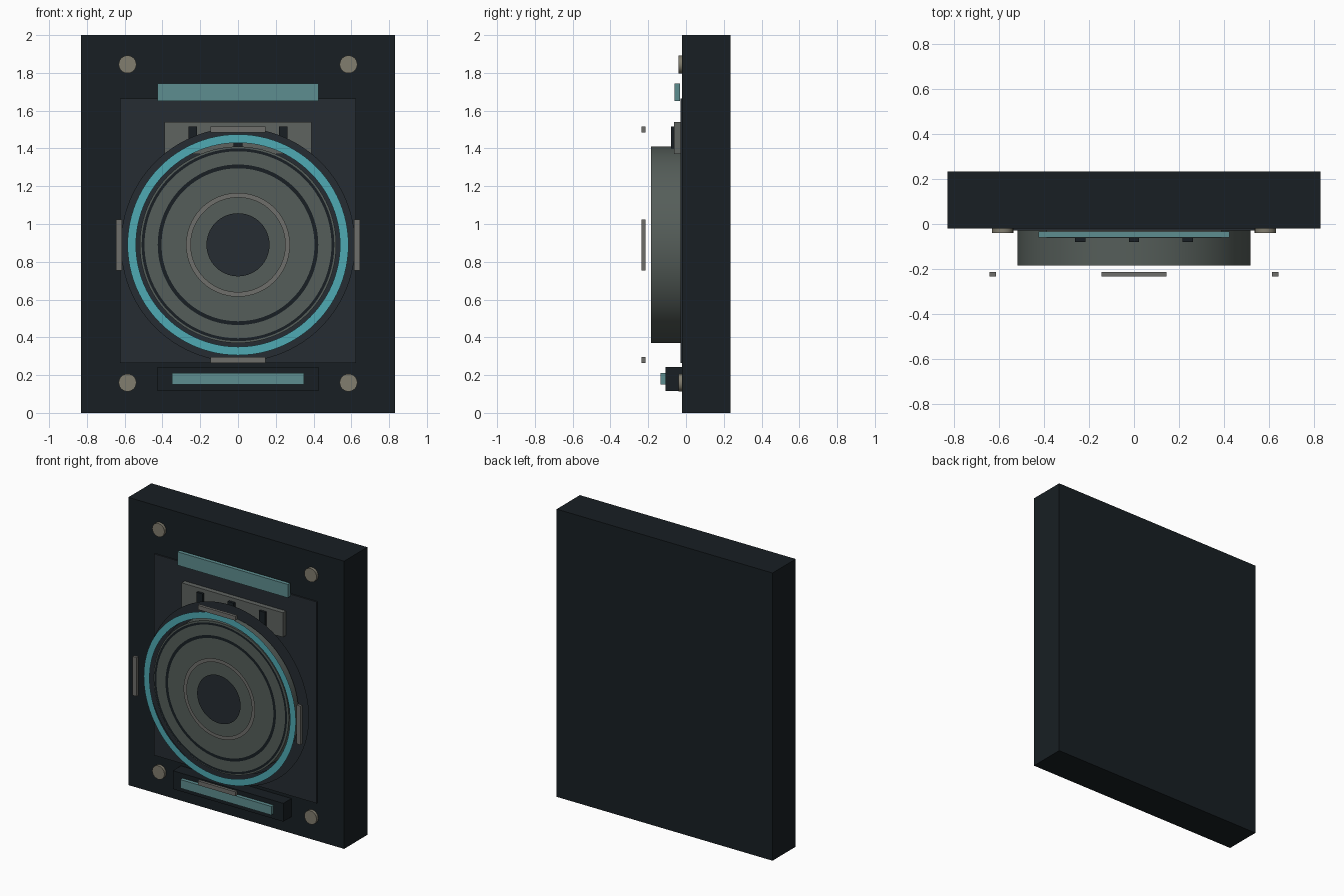
import bpy, bmesh, math
from mathutils import Matrix

cube = bpy.data.objects.get("Cube")
if cube:
    bpy.data.objects.remove(cube, do_unlink=True)


def material(name, rgb):
    linear = [(c / 255) ** 2.2 for c in rgb] + [1]
    m = bpy.data.materials.new(name)
    m.use_nodes = True
    m.diffuse_color = linear
    node = next(n for n in m.node_tree.nodes if n.type == "BSDF_PRINCIPLED")
    node.inputs["Base Color"].default_value = linear
    node.inputs["Roughness"].default_value = 0.6
    return m


DARK = material("dark_casing", (30, 36, 40))
PANEL = material("panel_grey", (42, 48, 53))
GREY = material("mid_grey", (86, 94, 90))
PLATE = material("plate_grey", (95, 99, 96))
LIGHT = material("light_grey", (110, 110, 106))
SCREW = material("warm_metal", (128, 124, 110))
TEAL = material("muted_teal", (94, 140, 142))
CYAN = material("bright_cyan", (80, 168, 178))
HUB_Z = 0.89


def finish(name, bm, mat):
    mesh = bpy.data.meshes.new(name)
    bm.to_mesh(mesh)
    bm.free()
    mesh.materials.append(mat)
    ob = bpy.data.objects.new(name, mesh)
    bpy.context.collection.objects.link(ob)
    return ob


def box(name, mat, x, y, z):
    """Box from (min, max) pairs."""
    bm = bmesh.new()
    spans = (x, y, z)
    scale = Matrix.Diagonal([b - a for a, b in spans] + [1])
    move = Matrix.Translation([(a + b) / 2 for a, b in spans])
    bmesh.ops.create_cube(bm, size=1, matrix=move @ scale)
    return finish(name, bm, mat)


def drum(name, mat, x, z, radius, y0, y1, sides):
    """Capped cylinder along y."""
    bm = bmesh.new()
    place = Matrix.Translation((x, (y0 + y1) / 2, z)) @ Matrix.Rotation(math.pi / 2, 4, "X")
    bmesh.ops.create_cone(bm, cap_ends=True, segments=sides, radius1=radius,
                          radius2=radius, depth=y1 - y0, matrix=place)
    for f in bm.faces:
        f.smooth = len(f.verts) == 4
    for e in bm.edges:
        e.smooth = all(f.smooth for f in e.link_faces)
    return finish(name, bm, mat)


def flat_ring(name, mat, inner, outer, y, sides=96):
    """Flat ring (or disc when inner is 0) facing the front."""
    bm = bmesh.new()

    def loop(r):
        return [bm.verts.new((r * math.cos(t), y, HUB_Z + r * math.sin(t)))
                for t in (math.tau * i / sides for i in range(sides))]

    rim = loop(outer)
    if inner:
        hole = loop(inner)
        for i in range(sides):
            j = (i + 1) % sides
            bm.faces.new((hole[i], rim[i], rim[j], hole[j]))
    else:
        bm.faces.new(rim)
    return finish(name, bm, mat)


# Casing and front panel
box("casing", DARK, (-0.83, 0.83), (-0.02, 0.235), (0, 2))
box("front_panel", PANEL, (-0.625, 0.625), (-0.029, -0.02), (0.265, 1.665))

# Corner screws
for x in (-0.585, 0.585):
    for z in (0.16, 1.845):
        drum("corner_screw", SCREW, x, z, 0.047, -0.04, -0.02, 24)

# Upper light bar, connector plate and its clips
box("upper_light_bar", TEAL, (-0.425, 0.425), (-0.06, -0.033), (1.652, 1.745))
box("connector_plate", PLATE, (-0.39, 0.39), (-0.063, -0.029), (1.37, 1.54))
for x in (-0.24, 0, 0.24):
    box("connector_clip", DARK, (x - 0.023, x + 0.023), (-0.08, -0.063), (1.4, 1.515))

# Lower housing with light bar
box("lower_housing", DARK, (-0.425, 0.425), (-0.109, -0.02), (0.115, 0.242))
box("lower_light_bar", TEAL, (-0.35, 0.35), (-0.134, -0.109), (0.15, 0.21))

# Round drum with its flat face rings
drum("main_drum", GREY, 0, HUB_Z, 0.52, -0.184, -0.029, 96)
flat_ring("backing_ring", PANEL, 0.54, 0.62, -0.105)
flat_ring("glow_ring", CYAN, 0.54, 0.585, -0.2)
flat_ring("outer_groove", DARK, 0.495, 0.51, -0.19)
flat_ring("middle_groove", DARK, 0.405, 0.425, -0.19)
flat_ring("inner_trim_ring", LIGHT, 0.25, 0.275, -0.205)
flat_ring("hub_disc", PANEL, 0, 0.167, -0.21)

# Four guard tabs around the drum
for s in (-1, 1):
    mid = HUB_Z + s * 0.61
    box("guard_tab_vertical", LIGHT, (-0.145, 0.145), (-0.235, -0.215), (mid - 0.015, mid + 0.015))
    side = s * 0.63
    box("guard_tab_side", LIGHT, (side - 0.015, side + 0.015), (-0.235, -0.215),
        (HUB_Z - 0.135, HUB_Z + 0.135))
